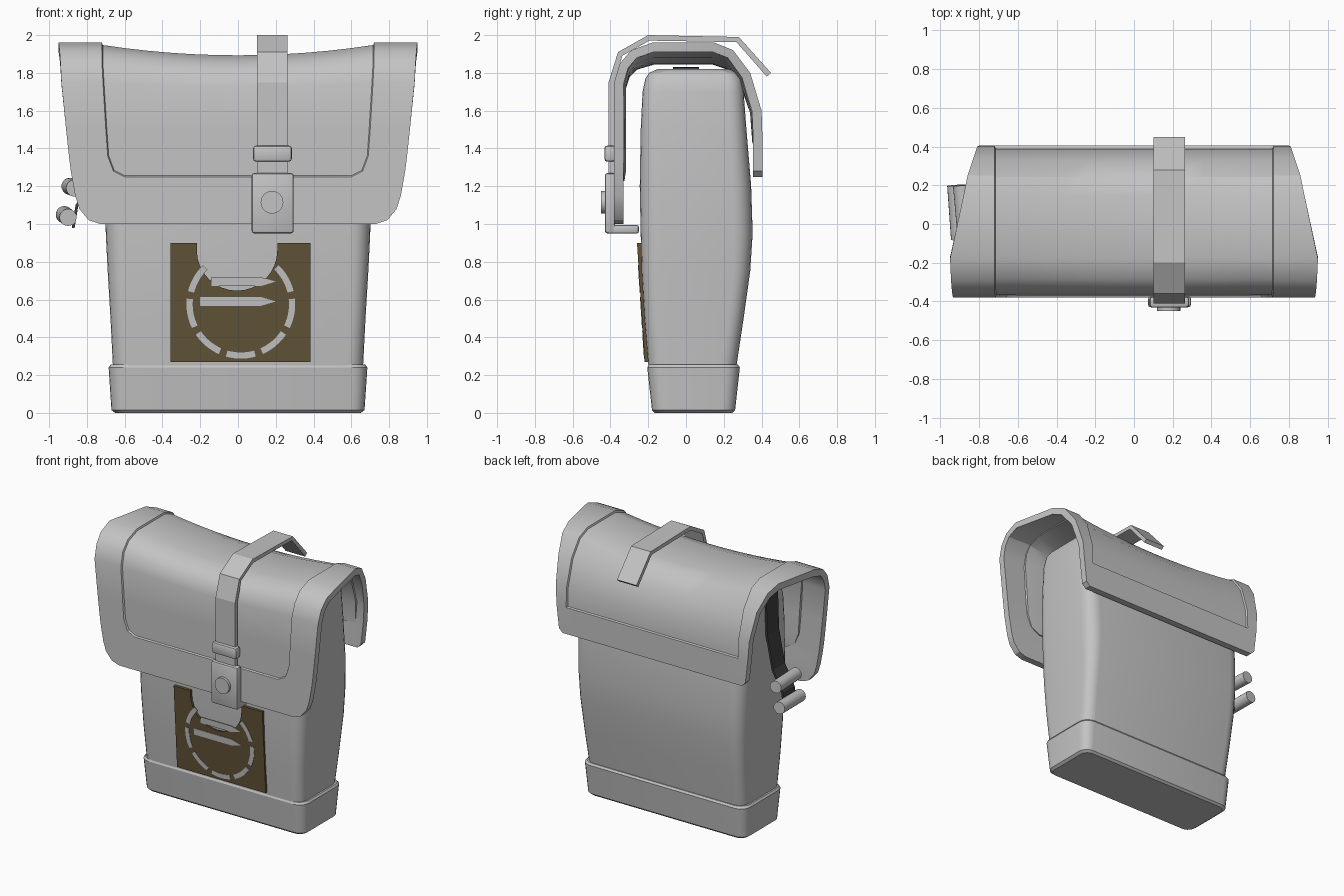
import bpy, bmesh, math
from mathutils import Vector

if "Cube" in bpy.data.objects:
    bpy.data.objects.remove(bpy.data.objects["Cube"], do_unlink=True)


def material(name, rgb):
    mat = bpy.data.materials.new(name)
    mat.use_nodes = True
    mat.diffuse_color = (*rgb, 1)
    mat.node_tree.nodes["Principled BSDF"].inputs["Base Color"].default_value = (*rgb, 1)
    return mat


GREY = material("light grey canvas", (0.55, 0.55, 0.55))
BROWN = material("dark brown patch", (0.122, 0.087, 0.038))
DARK = material("charcoal webbing", (0.05, 0.05, 0.05))


def finish(name, bm, mat=GREY, smooth=True, solidify=0, bevel=0):
    mesh = bpy.data.meshes.new(name)
    bm.to_mesh(mesh)
    bm.free()
    obj = bpy.data.objects.new(name, mesh)
    bpy.context.collection.objects.link(obj)
    mesh.materials.append(mat)
    bpy.ops.object.select_all(action="DESELECT")
    obj.select_set(True)
    bpy.context.view_layer.objects.active = obj
    if solidify:
        mod = obj.modifiers.new("thickness", "SOLIDIFY")
        mod.thickness, mod.offset = solidify, -1
        bpy.ops.object.modifier_apply(modifier=mod.name)
    if bevel:
        mod = obj.modifiers.new("soft edges", "BEVEL")
        mod.width, mod.segments = bevel, 2
        bpy.ops.object.modifier_apply(modifier=mod.name)
    if smooth:
        bpy.ops.object.shade_smooth_by_angle(angle=math.radians(30))
    return obj


def loft(name, sections):
    """Stack rounded rectangles given as z, half width, front y, back y, corner radius."""
    bm = bmesh.new()
    rings = []
    for z, hx, y0, y1, r in sections:
        ring = []
        for k, (cx, cy) in enumerate([(hx - r, y1 - r), (r - hx, y1 - r), (r - hx, y0 + r), (hx - r, y0 + r)]):
            for s in range(6):
                a = math.pi / 2 * (k + s / 5)
                ring.append(bm.verts.new((cx + r * math.cos(a), cy + r * math.sin(a), z)))
        rings.append(ring)
    for low, high in zip(rings, rings[1:]):
        for i in range(len(low)):
            j = (i + 1) % len(low)
            bm.faces.new((low[i], low[j], high[j], high[i]))
    bm.faces.new(rings[0][::-1])
    bm.faces.new(rings[-1])
    return finish(name, bm)


def box(name, low, high, bevel=0.01, mat=GREY):
    bm = bmesh.new()
    bmesh.ops.create_cube(bm, size=1)
    low, high = Vector(low), Vector(high)
    for v in bm.verts:
        v.co = (low + high) / 2 + v.co * (high - low)
    return finish(name, bm, mat, bevel=bevel)


def ribbon(name, path, x0, x1, thickness, mat=GREY):
    """Sheet across x that follows a path in the y-z plane."""
    bm = bmesh.new()
    rows = [[bm.verts.new((x, y, z)) for x in (x0, x1)] for y, z in path]
    for a, b in zip(rows, rows[1:]):
        bm.faces.new((a[0], a[1], b[1], b[0]))
    return finish(name, bm, mat, smooth=False, solidify=thickness)


def rod(name, start, end, radius):
    bm = bmesh.new()
    start, end = Vector(start), Vector(end)
    bmesh.ops.create_cone(bm, cap_ends=True, segments=20, radius1=radius, radius2=radius, depth=(end - start).length)
    bm.transform((end - start).to_track_quat("Z", "Y").to_matrix().to_4x4())
    bmesh.ops.translate(bm, verts=bm.verts, vec=(start + end) / 2)
    return finish(name, bm)


# Bag body and its base band
loft("bag_body", [
    (0.2, 0.66, -0.195, 0.26, 0.08), (0.5, 0.675, -0.22, 0.305, 0.08),
    (0.75, 0.69, -0.235, 0.34, 0.09), (0.95, 0.7, -0.24, 0.353, 0.1),
    (1.2, 0.705, -0.245, 0.345, 0.1), (1.5, 0.7, -0.24, 0.32, 0.09),
    (1.7, 0.69, -0.23, 0.305, 0.08), (1.77, 0.68, -0.215, 0.295, 0.08),
    (1.8, 0.66, -0.195, 0.275, 0.07), (1.82, 0.62, -0.15, 0.23, 0.06)])
loft("base_band", [
    (0, 0.65, -0.165, 0.245, 0.06), (0.015, 0.67, -0.18, 0.26, 0.07),
    (0.24, 0.685, -0.205, 0.285, 0.08), (0.255, 0.675, -0.198, 0.275, 0.08)])

# Flap: rows of y, z, half width of the rim, half width of the centre panel
FLAP = [
    (-.38, 1, .73, .6), (-.38, 1.02, .79, .6), (-.38, 1.08, .84, .6), (-.38, 1.15, .862, .6),
    (-.38, 1.25, .88, .6), (-.38, 1.28, .885, .66), (-.38, 1.36, .895, .69), (-.38, 1.5, .91, .7),
    (-.38, 1.75, .935, .715), (-.35, 1.85, .94, .72), (-.29, 1.92, .945, .72), (-.18, 1.96, .95, .72),
    (.15, 1.96, .88, .72), (.25, 1.92, .86, .72), (.34, 1.8, .83, .72), (.4, 1.6, .81, .72),
    (.405, 1.45, .8, .72), (.405, 1.28, .78, .7), (.405, 1.25, .75, .68)]
PANEL_ROWS = range(4, 16)
STEPS = 12
bm = bmesh.new()
rows = []
for y, z, w, p in FLAP:
    xs = [-w] + [p * (2 * i / STEPS - 1) for i in range(STEPS + 1)] + [w]
    sag = 0.055 * min(max((z - 1.6) / 0.36, 0), 1)
    rows.append([bm.verts.new((x, y, z - sag * max(0, 1 - (x / p) ** 2))) for x in xs])
panel = []
for j, (a, b) in enumerate(zip(rows, rows[1:])):
    for i in range(len(a) - 1):
        face = bm.faces.new((a[i], a[i + 1], b[i + 1], b[i]))
        if j in PANEL_ROWS and 0 < i <= STEPS:
            panel.append(face)
bm.normal_update()
bmesh.ops.inset_region(bm, faces=panel, thickness=0.006, depth=-0.012, use_even_offset=True)
finish("flap", bm, solidify=0.05)

# Closing strap with keeper, buckle and button
ribbon("closing_strap", [(-.41, 1.2), (-.41, 1.75), (-.36, 1.91), (-.2, 2), (.28, 1.99), (.45, 1.8)],
       0.1, 0.263, 0.03)
box("strap_keeper", (0.08, -0.432, 1.33), (0.285, -0.375, 1.415), 0.015)
box("buckle_plate", (0.072, -0.43, 0.95), (0.295, -0.375, 1.27), 0.015)
box("buckle_tab", (0.075, -0.42, 0.95), (0.292, -0.25, 0.995))
rod("buckle_button", (0.18, -0.45, 1.115), (0.18, -0.4, 1.115), 0.06)


# Front patch with a round notch, laid on the sloping front
def plate(name, outline, lift, thickness, mat):
    bm = bmesh.new()
    verts = [bm.verts.new((x, -0.195 - 0.065 * z - lift, z)) for x, z in outline]
    face = bm.faces.new(verts)
    new = bmesh.ops.extrude_face_region(bm, geom=[face])["geom"]
    bmesh.ops.translate(bm, verts=[g for g in new if isinstance(g, bmesh.types.BMVert)], vec=(0, thickness, 0))
    bmesh.ops.recalc_face_normals(bm, faces=bm.faces)
    return finish(name, bm, mat, smooth=False)


def arc(cx, cz, r, start, end, steps=8):
    angles = [math.radians(start + (end - start) * i / steps) for i in range(steps + 1)]
    return [(cx + r * math.cos(a), cz + r * math.sin(a)) for a in angles]


notch = arc(-0.005, 0.86, 0.213, 180, 360, 16)
plate("front_patch", [(0.385, 0.9), (0.385, 0.27), (-0.357, 0.27), (-0.357, 0.9), (-0.218, 0.9)]
      + notch + [(0.208, 0.9)], 0.006, 0.025, BROWN)
for k in range(7):
    a = 134 + 40 * k
    plate(f"patch_dash_{k + 1}", arc(0.015, 0.575, 0.288, a, a + 32) + arc(0.015, 0.575, 0.255, a + 32, a),
          0.009, 0.004, GREY)
for k, (x0, z) in enumerate([(-0.14, 0.695), (-0.2, 0.59)]):
    plate(f"patch_stripe_{k + 1}", [(x0, z - .024), (.12, z - .024), (.2, z), (.12, z + .024), (x0, z + .024)],
          0.009, 0.004, GREY)

# Side webbing that carries two rods
bm = bmesh.new()
hang = [(-0.72, 1.83), (-0.73, 1.5), (-0.78, 1.25), (-0.86, 1.1), (-0.88, 0.98)]
edges = [[bm.verts.new((x, y, z)) for y in (-0.07, 0.07)] for x, z in hang]
for a, b in zip(edges, edges[1:]):
    bm.faces.new((a[0], a[1], b[1], b[0]))
finish("side_webbing", bm, DARK, smooth=False, solidify=0.015)
rod("lower_side_rod", (-0.9, -0.08, 1.035), (-0.92, 0.2, 1.05), 0.045)
rod("upper_side_rod", (-0.865, -0.08, 1.19), (-0.89, 0.2, 1.2), 0.045)
